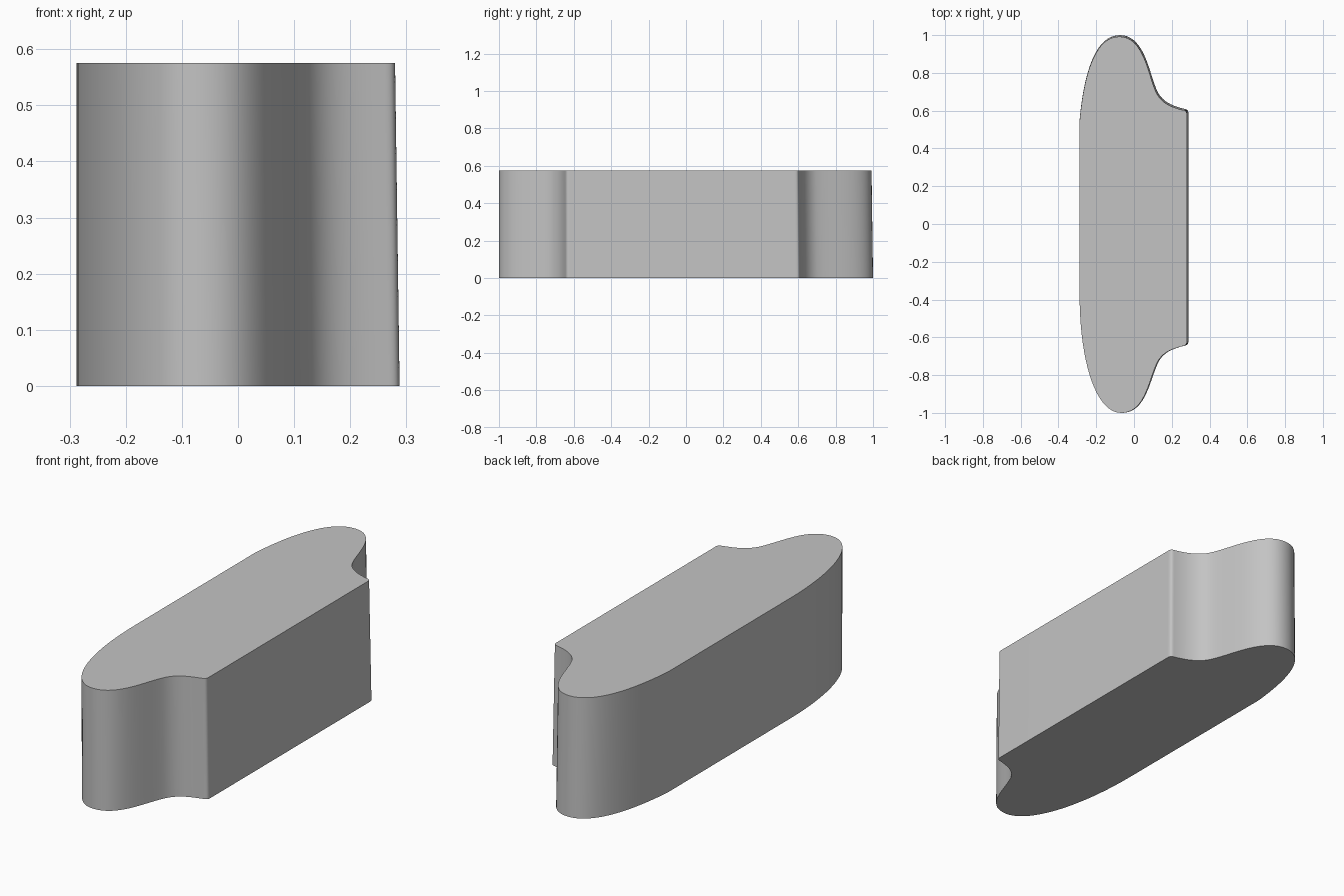
import bpy, bmesh
from mathutils import Vector
from mathutils.geometry import interpolate_bezier

cube = bpy.data.objects.get("Cube")
if cube:
    bpy.data.objects.remove(cube, do_unlink=True)

HEIGHT = 0.575
LEFT, FRONT = -0.288, -1.0

# Outline: start point, then (handle, handle, end) for each curved run
start = (0.288, 0.585)
runs = [
    ((0.288, 0.605), (0.28, 0.607), (0.265, 0.61)),
    ((0.2, 0.625), (0.15, 0.65), (0.125, 0.7)),
    ((0.08, 0.79), (0.06, 1), (-0.075, 1)),
    ((-0.22, 1), (-0.27, 0.75), (LEFT, 0.55)),
    None,
    ((LEFT, -0.73), (-0.2, -1), (-0.065, -1)),
    ((0.06, -1), (0.08, -0.84), (0.125, -0.74)),
    ((0.155, -0.675), (0.21, -0.66), (0.265, -0.645)),
    ((0.28, -0.641), (0.288, -0.638), (0.288, -0.62)),
]
outline = [Vector(start)]
for run in runs:
    if run is None:                      # straight flank
        outline.append(Vector((LEFT, -0.37)))
        continue
    a, b, end = map(Vector, run)
    outline += [p.to_2d() for p in interpolate_bezier(outline[-1], a, b, end, 20)[1:]]

# Solid with a slight draft towards the front flank
bm = bmesh.new()
bottom = [bm.verts.new((p.x, p.y, 0)) for p in outline]
top = [bm.verts.new((LEFT + (p.x - LEFT) * 0.986,
                     FRONT + (p.y - FRONT) * 0.996, HEIGHT)) for p in outline]
bm.faces.new(bottom)
bm.faces.new(top)
for i in range(len(outline)):
    j = (i + 1) % len(outline)
    bm.faces.new((bottom[i], bottom[j], top[j], top[i]))
bmesh.ops.recalc_face_normals(bm, faces=bm.faces)
mesh = bpy.data.meshes.new("block_body")
bm.to_mesh(mesh)
bm.free()
body = bpy.data.objects.new("block_body", mesh)
bpy.context.collection.objects.link(body)

# Plain grey finish
grey = bpy.data.materials.new("light_grey")
grey.use_nodes = True
colour = (0.55, 0.55, 0.55, 1)
grey.diffuse_color = colour
grey.node_tree.nodes["Principled BSDF"].inputs["Base Color"].default_value = colour
mesh.materials.append(grey)

# Smooth curved walls, crisp rims
bpy.ops.object.select_all(action='DESELECT')
body.select_set(True)
bpy.context.view_layer.objects.active = body
bpy.ops.object.shade_smooth_by_angle()
